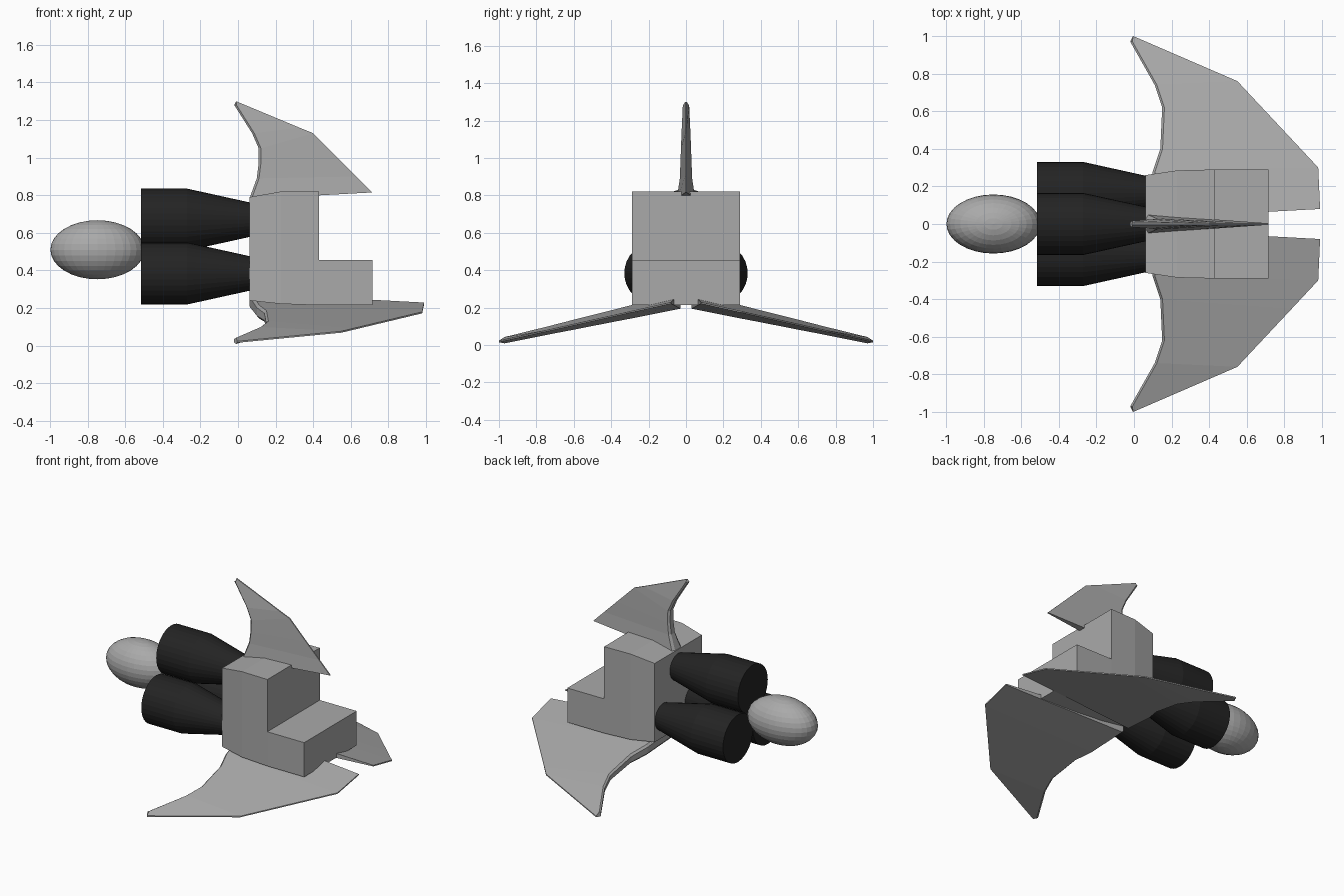
import bpy, bmesh, math
from mathutils import Matrix, Vector

if "Cube" in bpy.data.objects:
    bpy.data.objects.remove(bpy.data.objects["Cube"])


def material(name, value):
    m = bpy.data.materials.new(name)
    m.diffuse_color = (value, value, value, 1)
    m.use_nodes = True
    m.node_tree.nodes["Principled BSDF"].inputs["Base Color"].default_value = m.diffuse_color
    return m


GREY = material("hull grey", 0.4)
BLACK = material("engine black", 0.017)


def finish(name, bm, mat):
    bmesh.ops.recalc_face_normals(bm, faces=bm.faces)
    me = bpy.data.meshes.new(name)
    bm.to_mesh(me)
    bm.free()
    me.materials.append(mat)
    ob = bpy.data.objects.new(name, me)
    bpy.context.collection.objects.link(ob)
    return ob


def loft(name, rings, mat):
    """Skin a closed solid through rings of equal point count."""
    bm = bmesh.new()
    vs = [[bm.verts.new(p) for p in ring] for ring in rings]
    n = len(vs[0])
    for a, b in zip(vs, vs[1:]):
        for i in range(n):
            j = (i + 1) % n
            bm.faces.new((a[i], a[j], b[j], b[i]))
    bm.faces.new(vs[0])
    bm.faces.new(vs[-1])
    return finish(name, bm, mat)


def box_ring(x, h, z0, z1):
    return [(x, -h, z0), (x, h, z0), (x, h, z1), (x, -h, z1)]


def blade(name, stations, place):
    """Wedge-section blade; station = trailing span, x, leading span, x, half thickness."""
    rings = []
    for st, xt, sl, xl, t in stations:
        tl = min(0.004, t)
        rings.append([place(xt + 0.012, st, t), place(xt, st, 0.6 * t),
                      place(xt, st, -0.6 * t), place(xt + 0.012, st, -t),
                      place(xl, sl, -tl), place(xl, sl, tl)])
    return loft(name, rings, GREY)


# Main hull and stepped nose
loft("hull", [box_ring(0.06, 0.26, 0.24, 0.79), box_ring(0.23, 0.285, 0.222, 0.82),
              box_ring(0.43, 0.29, 0.215, 0.82)], GREY)
loft("nose", [box_ring(0.43, 0.29, 0.215, 0.455), box_ring(0.715, 0.29, 0.215, 0.455)], GREY)

# Drooping wings, mirrored across the centre line
wing = blade("wings", [(0.03, 0.06, 0.08, 0.99, 0.042),
                       (0.28, 0.10, 0.30, 0.98, 0.036),
                       (0.40, 0.14, 0.45, 0.84, 0.032),
                       (0.62, 0.15, 0.70, 0.606, 0.026),
                       (0.74, 0.11, 0.76, 0.55, 0.022),
                       (0.97, -0.02, 1.0, -0.005, 0.017)],
             lambda x, s, t: (x, s, 0.243 - 0.224 * s + t))
mirror = wing.modifiers.new("mirror", 'MIRROR')
mirror.use_axis = (False, True, False)

# Upright tail fin
blade("tail_fin", [(0.78, 0.06, 0.815, 0.715, 0.05),
                   (0.89, 0.10, 0.90, 0.63, 0.033),
                   (0.97, 0.11, 1.00, 0.53, 0.03),
                   (1.05, 0.11, 1.13, 0.40, 0.027),
                   (1.13, 0.075, 1.16, 0.326, 0.024),
                   (1.28, -0.02, 1.30, -0.01, 0.017)],
      lambda x, s, t: (x, t, s))

# Three engines in a triangle
for name, y, z in (("engine_top", 0, 0.67), ("engine_left", -0.165, 0.384),
                   ("engine_right", 0.165, 0.384)):
    rings = []
    for x, r in ((-0.517, 0.165), (-0.27, 0.165), (0.07, 0.09)):
        rings.append([(x, y + r * math.cos(i * math.tau / 32), z + r * math.sin(i * math.tau / 32))
                      for i in range(32)])
    loft(name, rings, BLACK)

# Egg-shaped exhaust pod behind the engines
bm = bmesh.new()
bmesh.ops.create_uvsphere(bm, u_segments=32, v_segments=16, radius=1,
                          matrix=Matrix.LocRotScale(Vector((-0.748, 0, 0.51)), None,
                                                    Vector((0.25, 0.157, 0.157))))
finish("exhaust_pod", bm, GREY)
